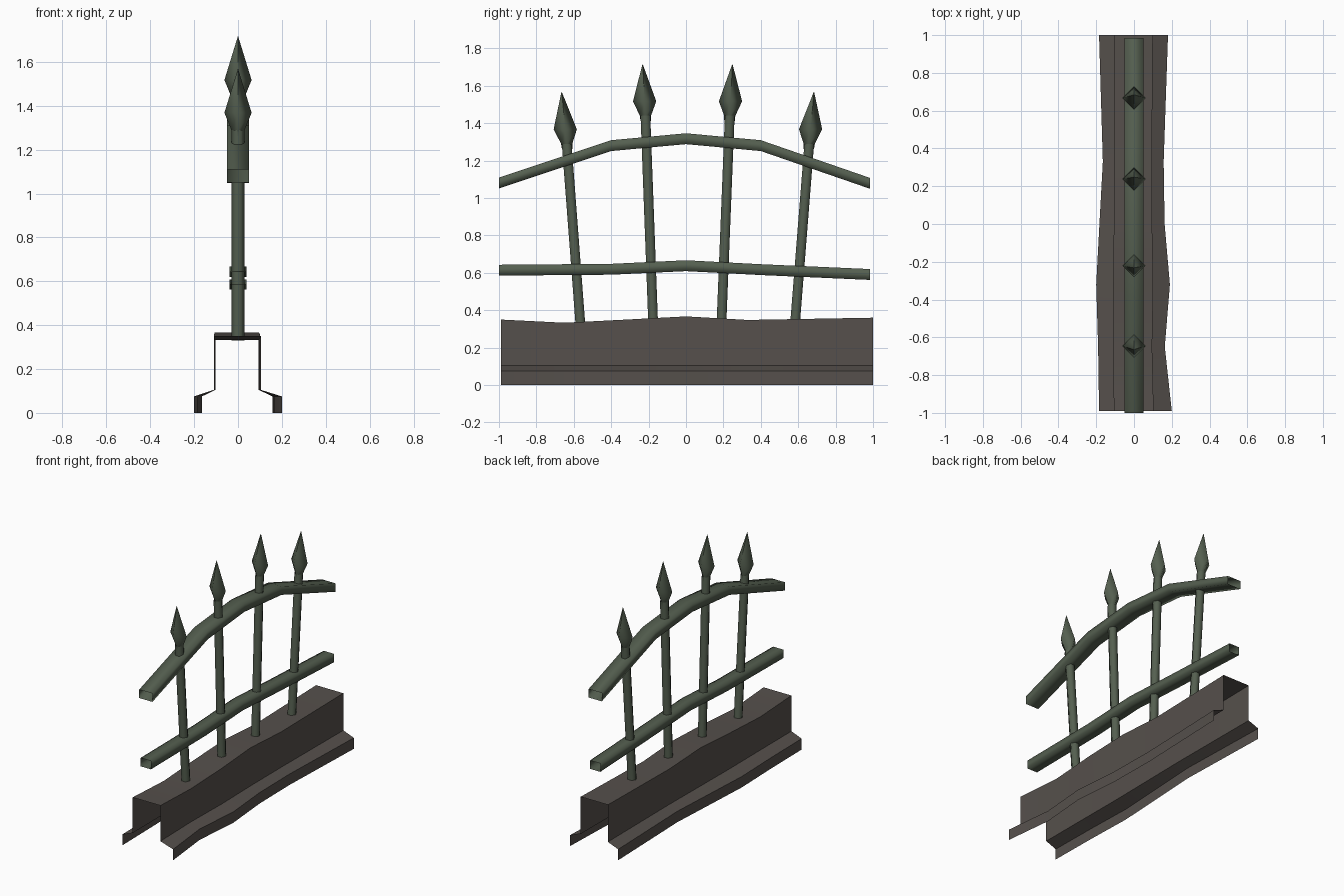
import bpy, math
from mathutils import Vector

if "Cube" in bpy.data.objects:
    bpy.data.objects.remove(bpy.data.objects["Cube"])


def material(name, rgb):
    m = bpy.data.materials.new(name)
    m.diffuse_color = (*rgb, 1)
    m.use_nodes = True
    m.node_tree.nodes["Principled BSDF"].inputs["Base Color"].default_value = m.diffuse_color
    return m


STONE = material("brown grey stone", (0.092, 0.080, 0.072))
IRON = material("green iron", (0.090, 0.115, 0.080))


def loft(name, rings, mat, closed=True, smooth_angle=180):
    """Skin a list of equal-length point rings, leaving both ends open."""
    n = len(rings[0])
    verts = [p for ring in rings for p in ring]
    faces = []
    for i in range(len(rings) - 1):
        for j in range(n if closed else n - 1):
            k = (j + 1) % n
            faces.append((i * n + j, i * n + k, (i + 1) * n + k, (i + 1) * n + j))
    mesh = bpy.data.meshes.new(name)
    mesh.from_pydata(verts, [], faces)
    mesh.materials.append(mat)
    obj = bpy.data.objects.new(name, mesh)
    bpy.context.collection.objects.link(obj)
    bpy.ops.object.select_all(action='DESELECT')
    obj.select_set(True)
    bpy.context.view_layer.objects.active = obj
    if smooth_angle >= 180:
        bpy.ops.object.shade_smooth()
    else:
        bpy.ops.object.shade_smooth_by_angle(angle=math.radians(smooth_angle))
    return obj


# Stepped stone base: open shell with uneven edges (y, left, right, top)
stations = [(-0.99, 0.185, 0.20, 0.35), (-0.65, 0.19, 0.163, 0.333),
            (-0.32, 0.20, 0.19, 0.35), (0.0, 0.183, 0.162, 0.367),
            (0.33, 0.165, 0.157, 0.348), (1.0, 0.185, 0.18, 0.36)]
rings = []
for y, l, r, top in stations:
    li, ri = 0.07 + 0.2 * l, 0.06 + 0.22 * r
    rings.append([(r, y, 0), (r, y, 0.075), (ri, y, 0.105), (ri, y, top),
                  (-li, y, top), (-li, y, 0.105), (-l, y, 0.075), (-l, y, 0)])
loft("stone_base", rings, STONE, closed=False, smooth_angle=35)


# Bent rails: rectangular tubes along y
def rail(name, path, half_w, half_h):
    rings = [[(half_w, y, z - half_h), (half_w, y, z + half_h),
              (-half_w, y, z + half_h), (-half_w, y, z - half_h)] for y, z in path]
    loft(name, rings, IRON)


rail("top_rail", [(-1, 1.08), (-0.4, 1.28), (0, 1.317), (0.4, 1.28), (0.985, 1.078)],
     0.05, 0.029)
rail("lower_rail", [(-1, 0.614), (-0.4, 0.619), (0, 0.638), (0.4, 0.617), (0.985, 0.591)],
     0.039, 0.029)


# Leaning posts with spear heads
def ring(centre, radius, sides):
    return [centre + Vector((math.cos(a), math.sin(a), 0)) * radius
            for a in (2 * math.pi * i / sides for i in range(sides))]


posts = [(-0.565, 0.33, -0.638, 1.29, -0.665, 1.567),
         (-0.176, 0.34, -0.217, 1.44, -0.232, 1.715),
         (0.19, 0.34, 0.234, 1.44, 0.248, 1.715),
         (0.583, 0.33, 0.659, 1.29, 0.684, 1.567)]
for i, (y0, z0, y1, z1, y2, z2) in enumerate(posts, 1):
    foot, neck, tip = Vector((0, y0, z0)), Vector((0, y1, z1)), Vector((0, y2, z2))
    loft(f"post_{i}", [ring(foot, 0.03, 6), ring(neck, 0.03, 6)], IRON)
    loft(f"spear_head_{i}", [ring(neck - (tip - neck) * 0.1, 0.028, 4), ring(neck, 0.03, 4),
                             ring(neck.lerp(tip, 0.28), 0.062, 4),
                             ring(tip, 0.001, 4)], IRON)
